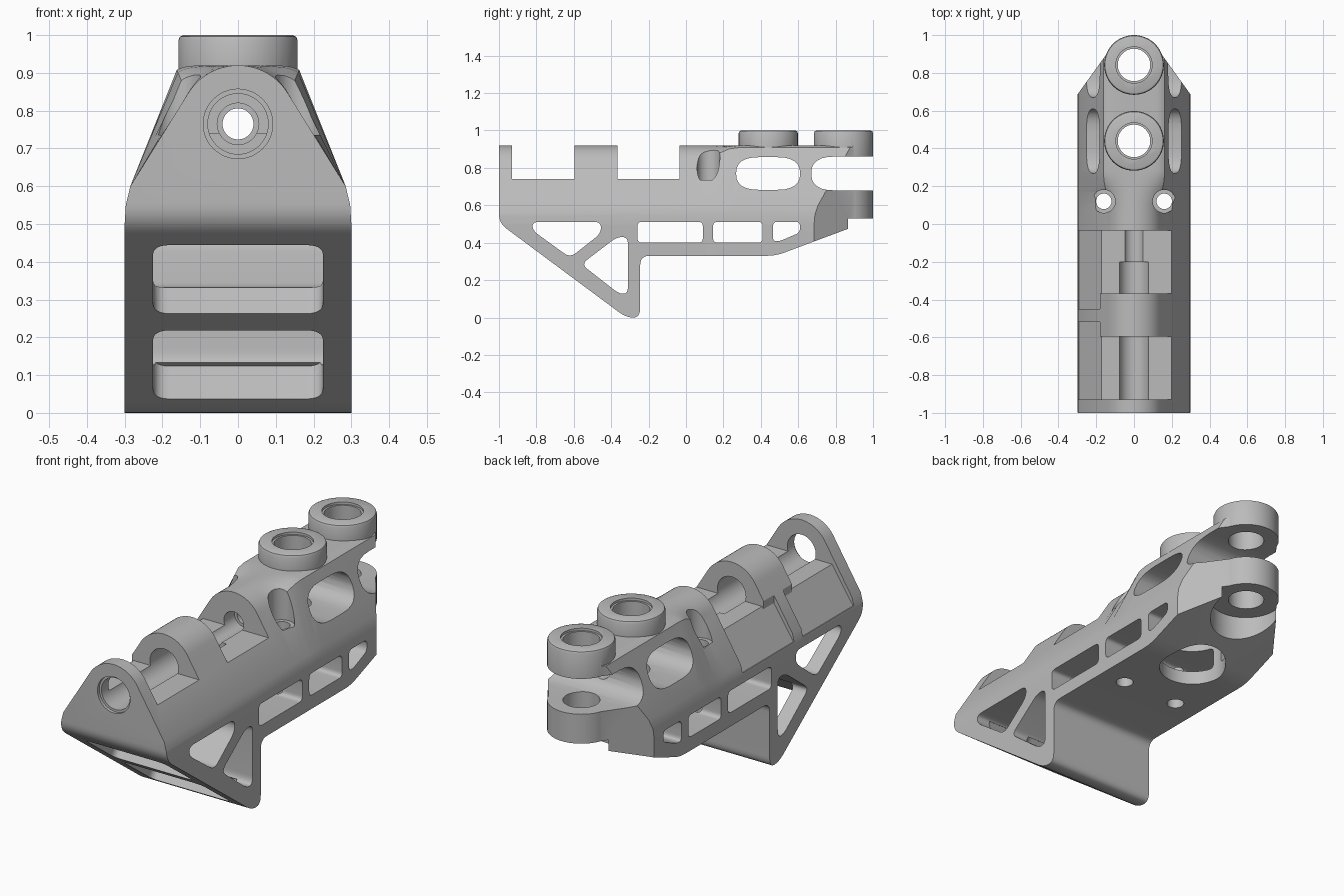
import bpy, bmesh
from math import cos, sin, pi, radians
from mathutils import Matrix, Vector

old = bpy.data.objects.get("Cube")
if old:
    bpy.data.objects.remove(old)

grey = bpy.data.materials.new("cast grey")
grey.use_nodes = True
grey.diffuse_color = (0.5, 0.5, 0.5, 1)
grey.node_tree.nodes["Principled BSDF"].inputs["Base Color"].default_value = (0.5, 0.5, 0.5, 1)


def finish(bm, name):
    bmesh.ops.recalc_face_normals(bm, faces=bm.faces)
    mesh = bpy.data.meshes.new(name)
    bm.to_mesh(mesh)
    bm.free()
    obj = bpy.data.objects.new(name, mesh)
    bpy.context.collection.objects.link(obj)
    mesh.materials.append(grey)
    return obj


def rounded(pts, r, n=6):
    """Round every corner of a polygon."""
    out = []
    for i, p in enumerate(pts):
        p, a, b = Vector(p), Vector(pts[i - 1]), Vector(pts[(i + 1) % len(pts)])
        s = p + (a - p).normalized() * min(r, (a - p).length * 0.48)
        e = p + (b - p).normalized() * min(r, (b - p).length * 0.48)
        for k in range(n + 1):
            t = k / n
            out.append(s * (1 - t) ** 2 + p * 2 * t * (1 - t) + e * t * t)
    return out


def rect(u0, u1, v0, v1):
    return [(u0, v0), (u1, v0), (u1, v1), (u0, v1)]


def circle(u, v, r, n=48):
    return [(u + r * cos(2 * pi * i / n), v + r * sin(2 * pi * i / n)) for i in range(n)]


def prism(name, pts, a, b, axis, matrix=None, bevel=0):
    """Extrude a polygon from a to b along an axis."""
    place = {"X": lambda u, v, d: (d, u, v),
             "Y": lambda u, v, d: (u, d, v),
             "Z": lambda u, v, d: (u, v, d)}[axis]
    bm = bmesh.new()
    low = [bm.verts.new(place(p[0], p[1], a)) for p in pts]
    top = [bm.verts.new(place(p[0], p[1], b)) for p in pts]
    bm.faces.new(low)
    cap = bm.faces.new(top)
    for i in range(len(pts)):
        bm.faces.new((low[i - 1], low[i], top[i], top[i - 1]))
    if matrix:
        bm.transform(matrix)
    bmesh.ops.recalc_face_normals(bm, faces=bm.faces)
    if bevel:
        bmesh.ops.bevel(bm, geom=list(cap.edges), offset=bevel, segments=2,
                        profile=0.5, affect='EDGES')
    return finish(bm, name)


# Body: a narrow round-topped section blending into a wide flat-topped one
def section(wide):
    half = [(0.3, -0.1), (0.3, 0.5), (0.297, 0.55), (0.285, 0.6)]
    for i in range(11):
        t = i / 10
        ang = radians(30 + 60 * t)
        if wide:
            half.append((0.162 * (1 - t), 0.92 - 0.012 * (1 - t) ** 8))
        else:
            half.append((0.155 * cos(ang), 0.765 + 0.155 * sin(ang)))
    return half + [(-x, z) for x, z in reversed(half[:-1])]


bm = bmesh.new()
rings = []
for y, blend in ((-1.1, 0), (0.06, 0), (0.11, 0.1), (0.17, 0.5), (0.23, 0.9), (0.28, 1), (1.1, 1)):
    rings.append([bm.verts.new((p[0] * (1 - blend) + q[0] * blend, y,
                                p[1] * (1 - blend) + q[1] * blend))
                  for p, q in zip(section(False), section(True))])
for r0, r1 in zip(rings, rings[1:]):
    for i in range(len(r0)):
        bm.faces.new((r0[i - 1], r0[i], r1[i], r1[i - 1]))
bm.faces.new(rings[0])
bm.faces.new(rings[-1])
body = finish(bm, "bracket_body")


def combine(tool, op='DIFFERENCE'):
    mod = body.modifiers.new("cut", 'BOOLEAN')
    mod.operation, mod.object, mod.solver = op, tool, 'EXACT'
    bpy.context.view_layer.objects.active = body
    bpy.ops.object.modifier_apply(modifier=mod.name)
    bpy.data.objects.remove(tool)


# Side outline with sloped nose and foot
side = [(-1, 1.1), (-1, 0.505), (-0.32, 0.0), (-0.245, 0.0), (-0.245, 0.33),
        (0.48, 0.33), (0.86, 0.472), (1.1, 0.562), (1.1, 1.1)]
combine(prism("side_outline", rounded(side, 0.05), -0.5, 0.5, "X"), 'INTERSECT')

# Plan outline tapering to the round back end
tail = 0.842
arc = [(0.152 * cos(radians(a)), tail + 0.152 * sin(radians(a))) for a in range(32, 149, 4)]
combine(prism("plan_outline", [(-0.32, -1.1), (0.32, -1.1), (0.32, 0.6), (0.3, 0.685)] + arc
              + [(-0.3, 0.685), (-0.32, 0.6)], -0.2, 1.2, "Z"), 'INTERSECT')

# Raised bosses
combine(prism("middle_boss", circle(0, 0.44, 0.158, 64), 0.87, 1, "Z", bevel=0.014), 'UNION')
combine(prism("tail_boss", circle(0, tail, 0.158, 64), 0.5, 1, "Z", bevel=0.014), 'UNION')
combine(prism("tail_recess", circle(0, tail, 0.172, 64), 0.2, 0.53, "Z"))

# Pockets between the upright lugs
pocket = [(0.5, 0.74), (-0.172, 0.74), (-0.29, 0.56), (-0.5, 0.56), (-0.5, 1.1), (0.5, 1.1)]
for y0, y1 in ((-0.93, -0.595), (-0.367, -0.035)):
    combine(prism("pocket", pocket, y0, y1, "Y"))
shoulder = [(-0.18, 1.1), (-0.18, 0.728), (-0.29, 0.56), (-0.5, 0.56), (-0.5, 1.1)]
for y0, y1 in ((-0.61, -0.52), (-0.45, -0.35)):
    combine(prism("lug_shoulder", shoulder, y0, y1, "Y"))

# Openings through both sides
openings = [
    (rect(-0.26, 0.09, 0.4, 0.512), 0.025),
    (rect(0.145, 0.41, 0.4, 0.512), 0.025),
    ([(0.465, 0.408), (0.5, 0.408), (0.61, 0.455), (0.61, 0.512), (0.465, 0.512)], 0.025),
    ([(-0.82, 0.512), (-0.455, 0.512), (-0.455, 0.45), (-0.62, 0.32), (-0.82, 0.465)], 0.04),
    ([(-0.56, 0.285), (-0.37, 0.43), (-0.31, 0.43), (-0.31, 0.13), (-0.355, 0.125)], 0.04),
    (rect(0.268, 0.61, 0.683, 0.857), 0.12),
    (rect(0.67, 1.4, 0.68, 0.86), 0.12),
]
for pts, r in openings:
    combine(prism("side_opening", rounded(pts, r), -0.6, 0.6, "X"))

# Openings through the sloped nose
up, inward = Vector((0, -0.803, 0.596)), Vector((0, 0.596, 0.803))
for y, z in ((-0.795, 0.355), (-0.49, 0.13)):
    frame = Matrix((Vector((1, 0, 0)), up, inward)).transposed().to_4x4()
    frame.translation = Vector((0, y, z))
    combine(prism("nose_opening", rounded(rect(-0.225, 0.225, -0.152, 0.152), 0.045),
                  -0.15, 0.105, "Z", frame))

# Long stepped bore along the lugs
for r, y0, y1 in ((0.092, -1.2, -0.985), (0.08, -1.1, -0.2), (0.055, -0.3, 0.05), (0.041, 0, 1.2)):
    combine(prism("long_bore", circle(0, 0.765, r), y0, y1, "Y"))

# Vertical bores and screw holes
for y in (0.44, tail):
    combine(prism("boss_bore", circle(0, y, 0.086), -0.1, 1.1, "Z"))
    combine(prism("bore_rim", circle(0, y, 0.096), 0.988, 1.1, "Z"))
combine(prism("lower_counterbore", circle(0, 0.44, 0.16), 0.2, 0.55, "Z"))
for x in (-0.16, 0.16):
    combine(prism("screw_hole", circle(x, 0.12, 0.041), -0.1, 1.1, "Z"))
    combine(prism("screw_seat", circle(x, 0.12, 0.061), 0.735, 1.1, "Z"))

# Smooth shading with sharp edges kept
bpy.ops.object.select_all(action='DESELECT')
body.select_set(True)
bpy.context.view_layer.objects.active = body
bpy.ops.object.shade_smooth_by_angle(angle=radians(30))
